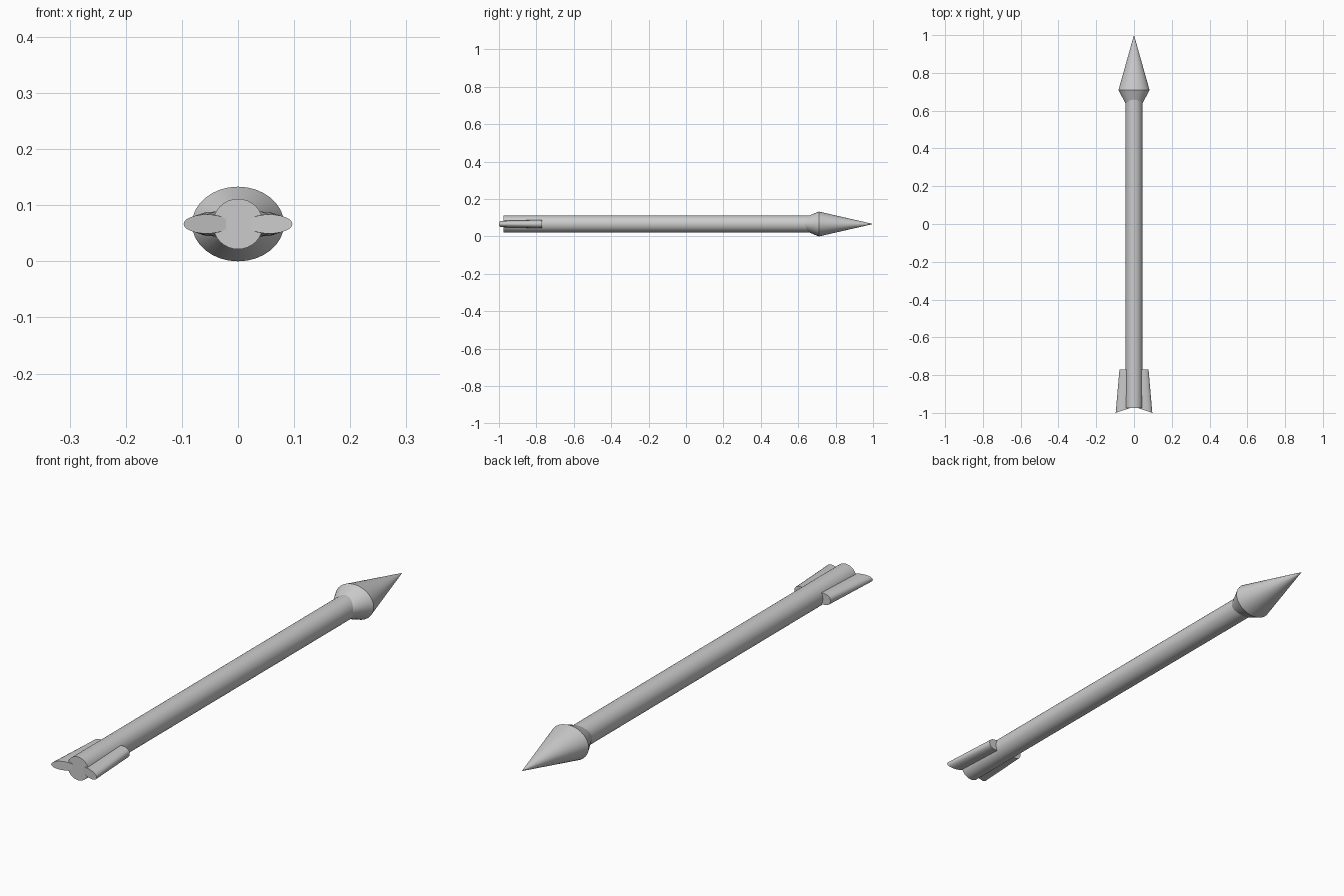
import bpy, bmesh
from math import cos, sin, pi, copysign

if "Cube" in bpy.data.objects:
    bpy.data.objects.remove(bpy.data.objects["Cube"])

AXIS_Z = 0.0665


def loft(name, rings, sides):
    """Skin elliptical rings along y: (y, centre_x, half_x, half_z, power, slant)."""
    bm = bmesh.new()
    loops = []
    for y, cx, hx, hz, power, slant in rings:
        loop = []
        for i in range(sides):
            c, s = cos(2 * pi * i / sides), sin(2 * pi * i / sides)
            dx = hx * copysign(abs(c) ** (2 / power), c)
            dz = hz * copysign(abs(s) ** (2 / power), s)
            loop.append(bm.verts.new((cx + dx, y - slant * (hx - dx), AXIS_Z + dz)))
        loops.append(loop)
    for a, b in zip(loops, loops[1:]):
        for i in range(sides):
            j = (i + 1) % sides
            bm.faces.new((a[i], a[j], b[j], b[i]))
    bm.faces.new(loops[0])
    bm.faces.new(loops[-1])
    bmesh.ops.remove_doubles(bm, verts=bm.verts, dist=1e-6)
    bmesh.ops.recalc_face_normals(bm, faces=bm.faces)
    mesh = bpy.data.meshes.new(name)
    bm.to_mesh(mesh)
    bm.free()
    obj = bpy.data.objects.new(name, mesh)
    bpy.context.collection.objects.link(obj)
    bpy.ops.object.select_all(action='DESELECT')
    obj.select_set(True)
    bpy.context.view_layer.objects.active = obj
    bpy.ops.object.shade_smooth_by_angle(angle=pi / 6)
    return obj


# Round shaft
loft("shaft", [(-0.975, 0, 0.045, 0.045, 2, 0),
               (0.69, 0, 0.045, 0.045, 2, 0)], 32)

# Pointed head, oval in section, tapering back into the shaft
loft("arrow_head", [(0.60, 0, 0.026, 0.021, 2, 0),
                    (0.71, 0, 0.082, 0.0665, 2, 0),
                    (1.0, 0, 0.0002, 0.0002, 2, 0)], 32)

# Rounded tail fins, flaring and slanting at the rear
for side, label in ((1, "right"), (-1, "left")):
    fin = [(-0.77, side * 0.041, side * 0.036, 0.022, 2.6, 0),
           (-1.0, side * 0.056, side * 0.041, 0.017, 2, -0.33)]
    if side < 0:
        # mirrored fin: slant sign follows the mirrored half width
        fin[1] = fin[1][:5] + (0.33,)
    loft(label + "_fin", fin, 24)
